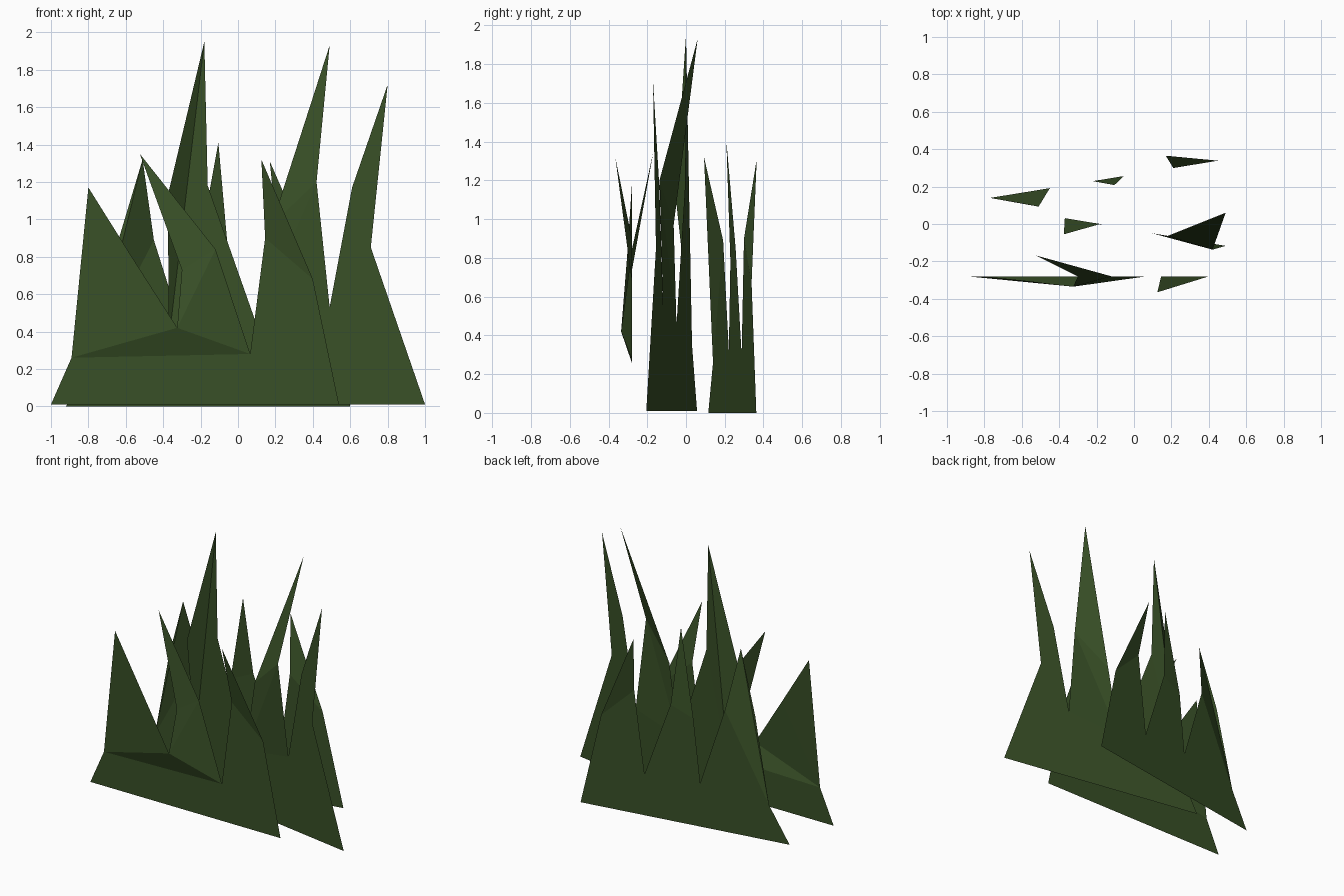
import bpy

# Shared leaf green
green = bpy.data.materials.new("leaf_green")
green.diffuse_color = (0.04, 0.08, 0.02, 1)

# Every card has the same topology: 0 and 13 are base corners, 3, 7 and 11 blade tips,
# 5 and 9 the valleys between blades, the rest blade shoulders
FACES = [(1, 3, 2), (1, 4, 3), (1, 5, 4), (6, 8, 7), (10, 12, 11), (1, 9, 5),
         (5, 8, 6), (5, 9, 8), (9, 12, 10), (9, 13, 12), (0, 9, 1), (0, 13, 9)]


def grass_card(name, outline, y_left, y_right, bends):
    """Card standing on a straight base line; bends move single points off its plane."""
    x0, x1 = outline[0][0], outline[-1][0]
    verts = []
    for i, (x, z) in enumerate(outline):
        y = y_left + (y_right - y_left) * (x - x0) / (x1 - x0)
        verts.append((x, bends.get(i, y), z))
    mesh = bpy.data.meshes.new(name)
    mesh.from_pydata(verts, [], FACES)
    mesh.materials.append(green)
    obj = bpy.data.objects.new(name, mesh)
    bpy.context.collection.objects.link(obj)


# Front card
grass_card("front_grass_card",
           [(-1, .01), (-.89, .26), (-.815, .73), (-.80, 1.17), (-.565, .795),
            (-.325, .42), (-.30, .73), (-.525, 1.35), (-.12, .84), (.065, .28),
            (.145, .9), (.125, 1.32), (.40, .68), (.54, .01)],
           -.28, -.28, {4: -.305, 5: -.335, 7: -.168, 11: -.365})

# Tall middle card
grass_card("middle_grass_card",
           [(-.52, .01), (-.37, .35), (-.375, 1.13), (-.18, 1.95), (-.162, 1.18),
            (.095, .45), (.18, .97), (.49, 1.93), (.42, 1.2), (.49, .53),
            (.61, 1.17), (.80, 1.72), (.71, .85), (1, .01)],
           .057, -.205, {2: -.055, 3: 0, 7: .06, 8: -.137})

# Back card
grass_card("back_grass_card",
           [(-.92, 0), (-.77, .26), (-.645, .87), (-.51, 1.32), (-.45, .89),
            (-.27, .32), (-.22, .78), (-.105, 1.41), (-.055, .85), (.135, .30),
            (.21, .9), (.17, 1.31), (.45, .67), (.60, 0)],
           .115, .363, {2: .12, 3: .093, 7: .208, 11: .365})
